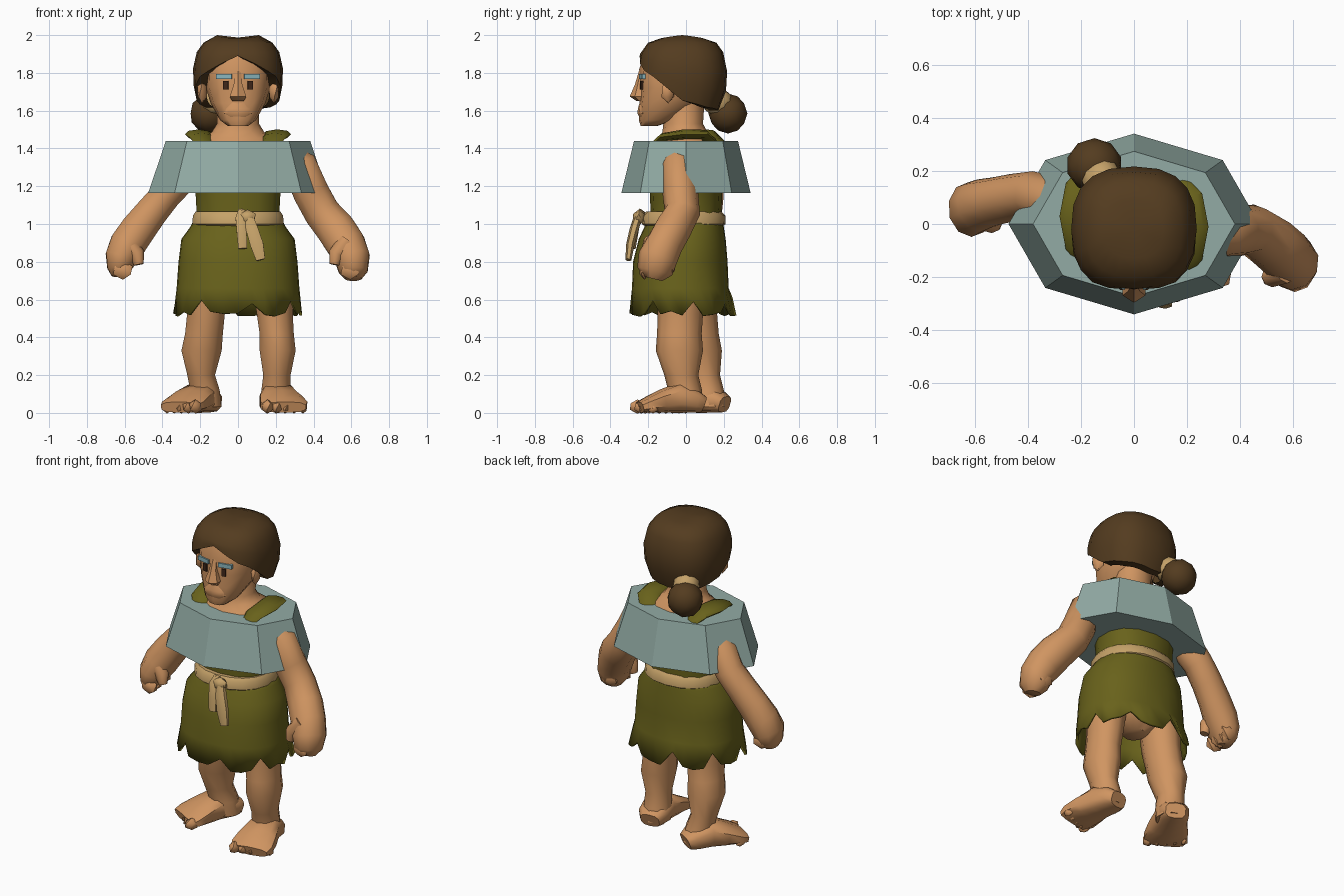
import bpy, bmesh, math, random
from mathutils import Vector, Matrix

random.seed(4)
cube = bpy.data.objects.get("Cube")
if cube:
    bpy.data.objects.remove(cube, do_unlink=True)


def material(name, r, g, b):
    m = bpy.data.materials.new(name)
    m.use_nodes = True
    m.diffuse_color = (r, g, b, 1)
    m.node_tree.nodes["Principled BSDF"].inputs["Base Color"].default_value = (r, g, b, 1)
    return m


SKIN = material("skin", .63, .30, .12)
HAIR = material("dark brown hair", .088, .045, .014)
CLOTH = material("olive cloth", .14, .122, .011)
ROPE = material("tan rope", .56, .36, .14)
STONE = material("grey green stone", .29, .41, .375)
BROW = material("pale blue brow", .25, .46, .51)
EYE = material("dark eye", .05, .02, .01)
X, Y, Z = Vector((1, 0, 0)), Vector((0, 1, 0)), Vector((0, 0, 1))


def finish(name, bm, mat, angle=45):
    bmesh.ops.recalc_face_normals(bm, faces=bm.faces)
    mesh = bpy.data.meshes.new(name)
    bm.to_mesh(mesh)
    bm.free()
    ob = bpy.data.objects.new(name, mesh)
    bpy.context.collection.objects.link(ob)
    mesh.materials.append(mat)
    if angle:
        bpy.ops.object.select_all(action='DESELECT')
        ob.select_set(True)
        bpy.context.view_layer.objects.active = ob
        bpy.ops.object.shade_smooth_by_angle(angle=math.radians(angle))
    return ob


def skin_rings(bm, rings, caps=True):
    n = len(rings[0])
    for lo, hi in zip(rings, rings[1:]):
        for i in range(n):
            bm.faces.new((lo[i], lo[(i + 1) % n], hi[(i + 1) % n], hi[i]))
    if caps:
        bm.faces.new(rings[0])
        bm.faces.new(rings[-1])


def loft(name, path, mat, sides=10, ref=None, p=2.0):
    """Sections (x, y, z, half width, half depth); level, or square to the path if ref is set."""
    bm = bmesh.new()
    pts = [Vector(s[:3]) for s in path]
    rings = []
    for k, s in enumerate(path):
        a, b = X, Y
        if ref:
            t = (pts[min(k + 1, len(pts) - 1)] - pts[max(k - 1, 0)]).normalized()
            a = ref.cross(t).normalized()
            b = t.cross(a)
        ring = []
        for i in range(sides):
            w = math.tau * i / sides - math.pi / 2
            ring.append(bm.verts.new(pts[k] + a * s[3] * power(math.cos(w), p)
                                     + b * s[4] * power(math.sin(w), p)))
        rings.append(ring)
    skin_rings(bm, rings)
    return finish(name, bm, mat)


def power(v, p):
    return math.copysign(abs(v) ** (2 / p), v)


def placed(bm, loc, size, turn):
    bm.transform(Matrix.Translation(loc) @ Matrix.Rotation(turn, 4, 'Z') @ Matrix.Diagonal((*size, 1)))


def blob(name, loc, size, mat, turn=0, detail=1):
    bm = bmesh.new()
    bmesh.ops.create_icosphere(bm, subdivisions=detail, radius=1)
    placed(bm, loc, size, turn)
    return finish(name, bm, mat)


def plate(name, loc, size, mat, turn):
    bm = bmesh.new()
    bmesh.ops.create_cube(bm, size=1)
    placed(bm, loc, size, turn)
    return finish(name, bm, mat, 0)


def table(points, v):
    for (a, fa), (b, fb) in zip(points, points[1:]):
        if v <= b:
            return fa + (fb - fa) * (v - a) / (b - a)
    return points[-1][1]


# Head, neck and face
loft("head", [(0, -.195, 1.52, .055, .045), (0, -.155, 1.55, .095, .095), (0, -.09, 1.64, .145, .157),
              (0, -.06, 1.72, .17, .182), (0, -.06, 1.82, .172, .188), (0, -.05, 1.9, .15, .17)],
     SKIN, 12, p=2.5)
loft("neck", [(0, 0, 1.40, .24, .18), (0, .005, 1.455, .205, .15), (0, -.005, 1.485, .14, .12),
              (0, -.015, 1.53, .112, .105), (0, 0, 1.68, .11, .10)], SKIN, 12)
loft("nose", [(0, -.235, 1.81, .018, .014), (0, -.24, 1.74, .026, .03), (0, -.243, 1.675, .05, .055),
              (0, -.235, 1.65, .035, .025)], SKIN, 6)
loft("lips", [(0, -.225, 1.56, .05, .02), (0, -.23, 1.585, .075, .027), (0, -.23, 1.61, .07, .025),
              (0, -.23, 1.645, .04, .015)], SKIN, 8)
for side, word in ((1, "left"), (-1, "right")):
    blob(word + "_ear", (side * .19, -.095, 1.70), (.028, .04, .062), SKIN, side * .3)
    plate(word + "_eyebrow", (side * .074, -.232, 1.78), (.085, .018, .026), BROW, side * .2)
    plate(word + "_eye", (side * .064, -.232, 1.735), (.026, .016, .045), EYE, side * .2)

# Hair cap: columns run from the crown down to a parted hairline
hairline = [(0, 1.89), (30, 1.82), (50, 1.79), (68, 1.75), (85, 1.66), (120, 1.62), (180, 1.60)]
fullness = [(1.59, .77), (1.62, .86), (1.69, .97), (1.81, 1), (1.9, .94), (1.96, .76), (2.0, .46)]
bm = bmesh.new()
cols, rows = 20, []
for level in range(7):
    ring = []
    for i in range(cols):
        w = math.tau * i / cols
        deg = math.degrees(min(w, math.tau - w))
        hem = table(hairline, deg)
        z = (2.0, 1.96, 1.91)[level] if level < 3 else 1.91 + (hem - 1.91) * min(level - 2, 3) / 3
        r = table(fullness, z) * (.74 if level == 6 else 1)
        if level == 0:
            z -= .016 * abs(math.cos(w))
        ring.append(bm.verts.new((.24 * r * power(math.sin(w), 2.5),
                                  -.02 - .238 * r * power(math.cos(w), 2.5), z)))
    rows.append(ring)
skin_rings(bm, rows, False)
crown = bm.verts.new((0, -.02, 1.987))
for i in range(cols):
    bm.faces.new((rows[0][i], rows[0][(i + 1) % cols], crown))
finish("hair", bm, HAIR)
blob("hair_bun", (-.15, .222, 1.585), (.106, .103, .106), HAIR, 0, 2)
loft("hair_tie", [(-.10, .13, 1.67, .06, .06), (-.11, .145, 1.66, .075, .075),
                  (-.128, .185, 1.635, .075, .075), (-.14, .20, 1.62, .06, .06)], ROPE, 10, Z)

# Stone collar
bm = bmesh.new()
bmesh.ops.create_cone(bm, cap_ends=True, segments=8, radius1=.475, radius2=.382, depth=.275)
placed(bm, (0, 0, 1.3025), (1, .72, 1), 0)
finish("stone_collar", bm, STONE, 0)

# Tunic top and shoulder straps
loft("tunic_top", [(0, 0, 1.0, .225, .19), (0, 0, 1.08, .225, .188), (0, 0, 1.17, .23, .192),
                   (0, 0, 1.3, .27, .19), (0, 0, 1.42, .25, .16)], CLOTH, 14, p=2.3)
for side, word in ((1, "left"), (-1, "right")):
    shift = -.01 if side > 0 else .03
    loft(word + "_shoulder_strap",
         [(side * x, y + shift, z, w, h) for x, y, z, w, h in
          ((.17, -.16, 1.41, .045, .02), (.195, -.11, 1.46, .065, .022), (.21, 0, 1.475, .072, .026),
           (.195, .10, 1.475, .068, .025), (.15, .15, 1.42, .06, .02))], CLOTH, 8, Z)

# Skirt with a torn hem
bm = bmesh.new()
n, rings = 32, []
for z, cy, rx, ry in ((1.03, -.005, .23, .2), (.985, -.01, .252, .21), (.92, -.02, .3, .23),
                      (.8, -.03, .315, .25), (.66, -.03, .325, .256), (.54, -.02, .352, .285)):
    ring = []
    for i in range(n):
        w = math.tau * i / n
        h, flare = z, 1
        if z < .6:
            notch = i % 4 == 1
            h = random.uniform(.57, .62) if notch else random.uniform(.51, .54)
            flare = .95 if notch else random.uniform(.96, 1.01)
        ring.append(bm.verts.new((rx * flare * power(math.cos(w), 2.2),
                                  cy + ry * flare * power(math.sin(w), 2.2), h)))
    rings.append(ring)
skin_rings(bm, rings, False)
skirt = finish("skirt", bm, CLOTH)
mod = skirt.modifiers.new("thickness", 'SOLIDIFY')
mod.thickness, mod.offset = .015, -1

# Rope belt with knot and hanging ends
loft("belt", [(0, -.012, .985, .23, .20), (0, -.012, 1.0, .245, .222), (0, -.012, 1.045, .242, .22),
              (0, -.012, 1.065, .228, .2)], ROPE, 18, p=2.2)
blob("belt_knot", (.05, -.25, 1.035), (.05, .035, .042), ROPE)
loft("belt_loop", [(.02, -.23, 1.07, .022, .02), (.015, -.26, 1.03, .032, .02),
                   (.02, -.275, .95, .03, .022), (.025, -.285, .87, .027, .018)], ROPE, 6, Y)
loft("belt_end", [(.05, -.25, 1.05, .03, .022), (.075, -.275, .97, .037, .024),
                  (.1, -.295, .89, .04, .022), (.12, -.305, .81, .028, .016)], ROPE, 6, Y)

# Hips, legs and feet
loft("hips", [(0, .01, .58, .06, .07), (0, .01, .66, .2, .14), (0, 0, .85, .26, .2)], SKIN, 12)
legs = {
    "left": [(.18, -.02, .75, .12, .13), (.195, -.03, .52, .1, .12), (.205, -.035, .42, .095, .118),
             (.21, -.035, .33, .1, .125), (.206, -.025, .2, .076, .09), (.2, -.005, .12, .08, .09),
             (.2, .005, .03, .085, .085)],
    "right": [(-.16, .03, .75, .12, .13), (-.17, .04, .52, .105, .125), (-.18, .055, .42, .105, .118),
              (-.193, .07, .33, .112, .12), (-.195, .09, .2, .077, .09), (-.175, .11, .12, .082, .09),
              (-.168, .125, .03, .085, .088)]}
feet = {"left": (Vector((.19, .09, 0)), Vector((.25, -.245, 0))),
        "right": (Vector((-.14, .205, 0)), Vector((-.31, -.10, 0)))}
for side, word in ((1, "left"), (-1, "right")):
    loft(word + "_leg", legs[word], SKIN, 10)
    heel, toe = feet[word]
    path = [(*(heel.lerp(toe, t) + Z * h), w, h) for t, w, h in
            ((0, .06, .045), (.12, .088, .06), (.4, .095, .08), (.65, .118, .062),
             (.88, .13, .042), (1, .115, .03))]
    loft(word + "_foot", path, SKIN, 10, Z, 2.8)
    ahead = (toe - heel).normalized()
    out = Vector((-ahead.y, ahead.x, 0)) * side
    for i in range(5):
        r = .038 - .003 * i
        spot = toe + out * (-.095 + .05 * i) + ahead * (-.005 - .012 * i) + Z * r * .88
        blob(f"{word}_toe_{i + 1}", spot, (r * .9, r * 1.2, r), SKIN, math.atan2(ahead.x, -ahead.y))

# Arms and fists
arms = {
    "left": [(.22, -.02, 1.36, .08, .08), (.33, -.04, 1.30, .1, .09), (.385, -.03, 1.17, .1, .095),
             (.445, -.02, 1.06, .1, .095), (.52, -.07, .97, .108, .1), (.572, -.115, .89, .108, .1),
             (.605, -.15, .82, .098, .105), (.61, -.165, .75, .08, .095), (.61, -.175, .71, .045, .05)],
    "right": [(-.22, .05, 1.36, .08, .08), (-.31, .09, 1.25, .1, .09), (-.385, .11, 1.15, .085, .09),
              (-.46, .10, 1.06, .09, .09), (-.53, .085, .97, .098, .092), (-.585, .07, .89, .1, .1),
              (-.62, .055, .82, .088, .105), (-.63, .05, .76, .065, .09), (-.63, .045, .725, .04, .05)]}
for side, word in ((1, "left"), (-1, "right")):
    loft(word + "_arm", arms[word], SKIN, 10, Y)
    hand = Vector(arms[word][6][:3])
    for i in range(4):
        spot = hand + Vector((-side * .01, -.07 + .045 * i, -.065 + .006 * i))
        blob(f"{word}_finger_{i + 1}", spot, (.058, .03, .05), SKIN)
    loft(word + "_thumb", [(*(hand + Vector((-side * .03, -.03, .09))), .045, .045),
                           (*(hand + Vector((-side * .085, -.05, .02))), .042, .04),
                           (*(hand + Vector((-side * .095, -.055, -.035))), .026, .026)], SKIN, 8, Y)
